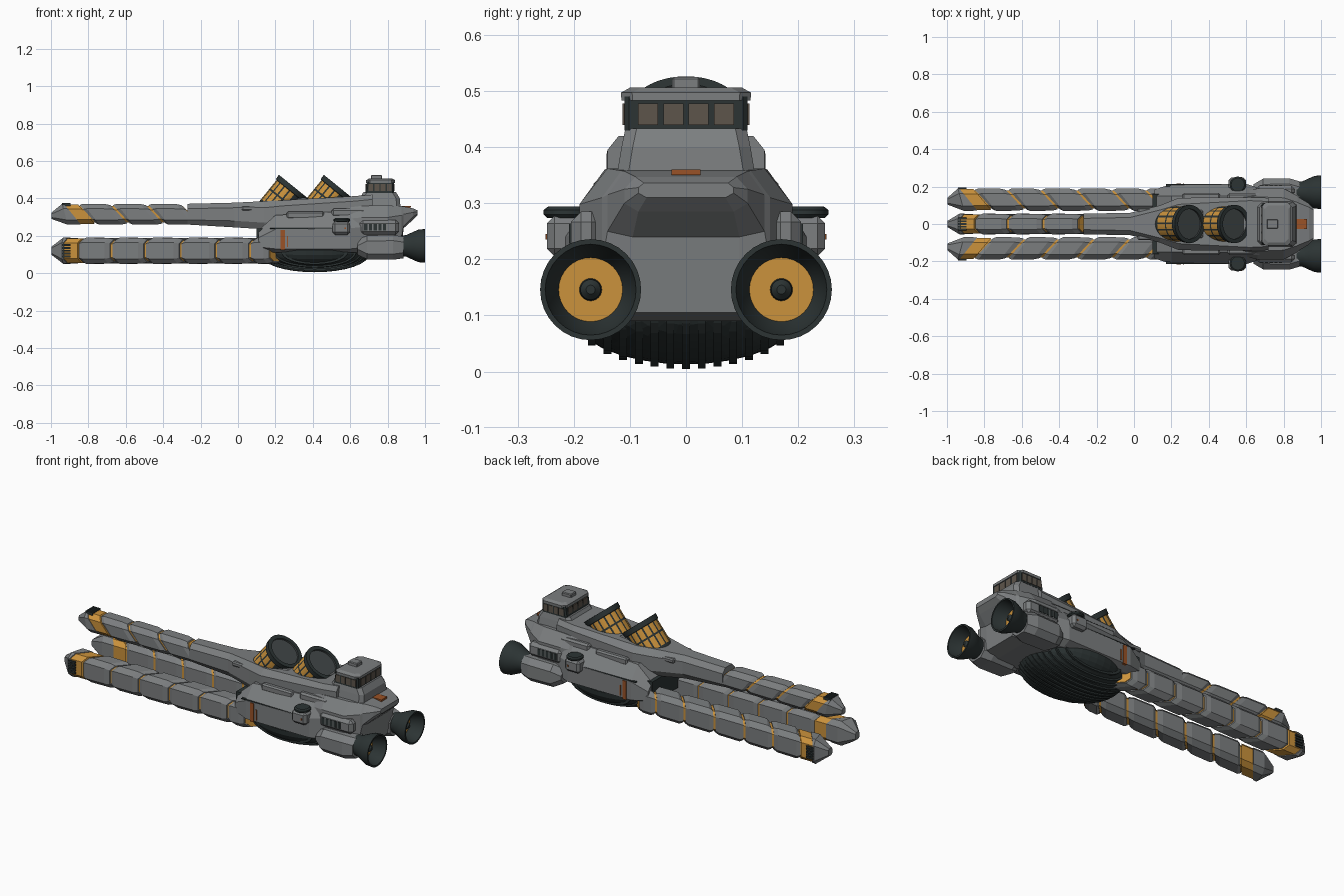
import bpy, bmesh
from math import pi, cos, sin, atan2
from mathutils import Matrix, Vector

if "Cube" in bpy.data.objects:
    bpy.data.objects.remove(bpy.data.objects["Cube"])


def material(name, *rgb):
    m = bpy.data.materials.new(name)
    m.use_nodes = True
    m.diffuse_color = (*rgb, 1)
    m.node_tree.nodes["Principled BSDF"].inputs["Base Color"].default_value = (*rgb, 1)
    return m


GREY = material("hull_grey", .2, .21, .215)
DARK = material("dark_metal", .025, .034, .034)
ORANGE = material("amber", .6, .29, .045)
RUST = material("rust_marking", .32, .085, .02)
GLASS = material("window_brown", .11, .09, .07)
SLATE = material("slate_face", .055, .065, .067)


def finish(bm, name, mats, smooth=False):
    bmesh.ops.recalc_face_normals(bm, faces=bm.faces)
    me = bpy.data.meshes.new(name)
    bm.to_mesh(me)
    bm.free()
    for m in mats:
        me.materials.append(m)
    ob = bpy.data.objects.new(name, me)
    bpy.context.collection.objects.link(ob)
    if smooth:
        bpy.ops.object.select_all(action="DESELECT")
        ob.select_set(True)
        bpy.context.view_layer.objects.active = ob
        bpy.ops.object.shade_smooth_by_angle(angle=.6)
    return ob


def loft(name, rings, mat):
    bm = bmesh.new()
    rows = [[bm.verts.new(p) for p in ring] for ring in rings]
    n = len(rows[0])
    for a, b in zip(rows, rows[1:]):
        for i in range(n):
            bm.faces.new((a[i], a[(i + 1) % n], b[(i + 1) % n], b[i]))
    bm.faces.new(rows[0])
    bm.faces.new(rows[-1])
    return finish(bm, name, [mat])


def hull(name, stations, mat=GREY):
    # station: x, bottom width and z, side width with its low and high z, top width and z
    rings = []
    for x, wb, zb, wm, zl, zu, wt, zt in stations:
        half = [(wb, zb), (wm, zl), (wm, zu), (wt, zt)]
        rings.append([(x, y, z) for y, z in half] + [(x, -y, z) for y, z in reversed(half)])
    return loft(name, rings, mat)


def box(name, lo, hi, mat, bevel=0):
    bm = bmesh.new()
    bmesh.ops.create_cube(bm, size=1)
    for v in bm.verts:
        v.co = [(a + b) / 2 + c * (b - a) for a, b, c in zip(lo, hi, v.co)]
    if bevel:
        bmesh.ops.bevel(bm, geom=bm.edges[:], offset=bevel, segments=1, affect="EDGES")
    return finish(bm, name, [mat])


def sides(name, lo, hi, mat, bevel=0):
    for s, tag in ((1, "left_"), (-1, "right_")):
        y = sorted((s * lo[1], s * hi[1]))
        box(tag + name, (lo[0], y[0], lo[2]), (hi[0], y[1], hi[2]), mat, bevel)


def lathe(name, profile, origin, axis, mats, rule=lambda row, col: 0, n=32):
    turn = Vector(axis).to_track_quat("Z", "X").to_matrix().to_4x4()
    place = Matrix.Translation(origin) @ turn
    bm = bmesh.new()
    rows = [[bm.verts.new(place @ Vector((r * cos(2 * pi * i / n), r * sin(2 * pi * i / n), h)))
             for i in range(n)] for r, h in profile]
    for k in range(len(rows) - 1):
        for i in range(n):
            j = (i + 1) % n
            f = bm.faces.new((rows[k][i], rows[k][j], rows[k + 1][j], rows[k + 1][i]))
            f.material_index = rule(k, f)
    bmesh.ops.remove_doubles(bm, verts=bm.verts, dist=1e-5)
    return finish(bm, name, mats, True)


# Prongs: sheared eight-sided segments around an amber core
def prong(name, place, hr, ht, cuts):
    def ring(x, scale, shear=.8, shift=0):
        c = .026
        pts = [(hr, ht - c), (hr - c, ht), (c - hr, ht), (-hr, ht - c),
               (-hr, c - ht), (c - hr, -ht), (hr - c, -ht), (hr, c - ht)]
        return [place(x - shear * r, r * scale + shift, t * scale) for r, t in pts]

    loft(name + "_core", [ring(-.88, .8), ring(cuts[-1], .8)], ORANGE)
    loft(name + "_collar", [ring(-.89, .93), ring(-.81, .93)], ORANGE)
    loft(name + "_tip", [ring(-.998, .3, 0, -.008), ring(-.925, 1, .27), ring(-.885, .98)], GREY)
    for i, (a, b) in enumerate(zip(cuts, cuts[1:])):
        a, b = a + .007, b - .007
        loft(f"{name}_segment_{i}", [ring(a, .87), ring(a + .018, 1), ring(b - .03, .98), ring(b, .87)], GREY)
    # dark vent slats on the outer face of the tip
    for i in range(5):
        t = (i - 2) * .015
        loft(f"{name}_vent_{i}", [[place(x, r, t + d) for r, d in
             ((hr - .02, -.005), (hr + .004, -.005), (hr + .004, .005), (hr - .02, .005))]
             for x in (-.94, -.93 + .0, -.895)], DARK)


prong("upper_prong", lambda x, r, t: (x, t, .315 + r), .056, .055,
      [-.81, -.63, -.44, -.25])
for s, tag in ((1, "left"), (-1, "right")):
    prong(tag + "_lower_prong", lambda x, r, t, s=s: (x, s * (.13 + r), .12 + t), .06, .07,
          [-.81, -.63, -.45, -.26, -.07, .11, .22])

# Main hull
hull("spine", [(-.27, .03, .26, .055, .285, .345, .03, .371),
               (-.02, .035, .245, .06, .28, .35, .035, .377),
               (.14, .08, .235, .1, .27, .35, .075, .385),
               (.24, .12, .225, .14, .27, .36, .105, .39),
               (.62, .12, .225, .142, .27, .385, .125, .412),
               (.72, .11, .225, .14, .27, .395, .12, .42)])
hull("lower_hull", [(.11, .15, .12, .185, .14, .19, .15, .23),
                    (.2, .17, .11, .213, .13, .235, .15, .31),
                    (.6, .17, .11, .215, .13, .24, .15, .335),
                    (.69, .15, .11, .185, .14, .25, .15, .34)])
hull("stern", [(.58, .11, .1, .17, .14, .29, .14, .35),
               (.66, .12, .09, .19, .15, .298, .145, .36),
               (.8, .12, .09, .19, .15, .298, .14, .362),
               (.875, .095, .105, .15, .19, .31, .115, .358),
               (.885, .095, .24, .14, .25, .315, .11, .357),
               (.935, .085, .285, .11, .3, .325, .09, .347),
               (.96, .07, .31, .085, .318, .328, .075, .336)])
sides("shoulder_panel", (.26, .12, .29), (.46, .165, .33), GREY, .008)
sides("rear_shoulder_panel", (.5, .12, .3), (.68, .165, .345), GREY, .01)
sides("spine_rail", (.02, .05, .335), (.3, .085, .36), GREY, .006)
sides("hull_seam", (.17, .2, .236), (.5, .2135, .241), DARK)
sides("hull_marking", (.228, .2, .125), (.25, .2175, .232), RUST)
sides("small_marking", (.262, .2, .14), (.268, .2175, .2), RUST)
box("stern_marking", (.835, -.026, .35), (.925, .026, .3605), RUST)
box("prong_bay_wall", (.1, -.16, .12), (.14, .16, .24), DARK)

# Ribbed belly bowl
def belly_z(x, y, grow=0):
    d = max(0, 1 - (x / .3) ** 2 - (y / .21) ** 2)
    return .125 - (.112 + grow) * d ** .42

xs = [.41 - .3 * cos(pi * i / 20) for i in range(21)]
rings = []
for x in xs:
    w = .21 * max(.03, 1 - ((x - .41) / .3) ** 2) ** .5
    ys = [w * cos(pi * i / 16) for i in range(17)]
    rings.append([(x, y, belly_z(x - .41, y)) for y in ys] + [(x, -w * .8, .15), (x, w * .8, .15)])
loft("belly_bowl", rings, DARK)
for k in range(-6, 7):
    y = k * .028
    reach = .295 * (1 - (y / .21) ** 2) ** .5
    rib = []
    for i in range(17):
        dx = -reach * cos(pi * i / 16)
        z = belly_z(dx, y, .008)
        rib.append([(.41 + dx, y + o, h) for o, h in ((-.007, z), (.007, z), (.007, .14), (-.007, .14))])
    loft(f"belly_rib_{k + 6}", rib, DARK)

# Two tilted launch tubes
AXIS = Vector((.63, 0, .777))

def tube_rule(k, f):
    if k in (1, 3):
        c = f.calc_center_median() - tube_base
        side = c - AXIS * c.dot(AXIS)
        angle = atan2(side.y, side.dot(Vector((-.777, 0, .63))))
        bar = int((angle + pi) / (2 * pi) * 64) % 4 == 0
        return 1 if abs(angle) < 1.9 and not bar else 0
    return 2 if k >= 7 else 0

for i, x in enumerate((.298, .538)):
    tube_base = Vector((x, 0, .462)) - AXIS * .2
    lathe(f"launch_tube_{i + 1}", [(.094, 0), (.094, .04), (.094, .105), (.094, .115), (.094, .17),
          (.1, .172), (.102, .2), (.08, .2), (.08, .19), (0, .19)],
          tube_base, AXIS, [DARK, ORANGE, SLATE], tube_rule, 64)
    box(f"tube_mount_{i + 1}", (x - .13, -.085, .34), (x + .08, .085, .402), GREY, .015)

# Bridge tower
def tower_ring(z, x0, x1, w, c=.02):
    return [(x0 + c, -w, z), (x1 - c, -w, z), (x1, c - w, z), (x1, w - c, z),
            (x1 - c, w, z), (x0 + c, w, z), (x0, w - c, z), (x0, c - w, z)]

loft("tower_base", [tower_ring(.34, .63, .87, .125), tower_ring(.4, .65, .865, .115),
                    tower_ring(.433, .67, .845, .108)], GREY)
loft("window_band", [tower_ring(.43, .68, .835, .11, .008), tower_ring(.49, .69, .835, .11, .008)], DARK)
loft("tower_roof", [tower_ring(.483, .685, .84, .115), tower_ring(.497, .685, .84, .116),
                    tower_ring(.506, .7, .825, .1)], GREY)
box("roof_hatch", (.71, -.025, .5), (.77, .025, .525), GREY, .004)
for i in range(4):
    y = (i - 1.5) * .045
    box(f"stern_window_{i}", (.83, y - .018, .439), (.838, y + .018, .478), GLASS)
    box(f"forward_window_{i}", (.682, y - .018, .439), (.69, y + .018, .478), GLASS)
    x = .71 + i * .033
    sides(f"bridge_window_{i}", (x - .013, .105, .439), (x + .013, .113, .478), GLASS)

# Side turrets
sides("turret_body", (.505, .18, .205), (.6, .248, .278), GREY, .014)
sides("turret_light", (.57, .24, .235), (.578, .25, .245), RUST)
for s, tag in ((1, "left"), (-1, "right")):
    lathe(tag + "_turret_cap", [(0, 0), (.038, 0), (.044, .006), (.044, .014), (.036, .02), (0, .02)],
          (.555, s * .21, .274), (0, 0, 1), [DARK], n=16)

    # Engine nacelles and bells
    def nacelle(x, hy, hz, c=.03, s=s):
        pts = [(hy, hz - c), (hy - c, hz), (c - hy, hz), (-hy, hz - c),
               (-hy, c - hz), (c - hy, -hz), (hy - c, -hz), (hy, c - hz)]
        return [(x, s * (.168 + a), .138 + b) for a, b in pts]

    loft(tag + "_nacelle", [nacelle(.64, .045, .04), nacelle(.69, .074, .064),
                            nacelle(.83, .076, .066), nacelle(.885, .06, .058)], GREY)
    lathe(tag + "_engine_bell", [(0, 0), (.054, 0), (.058, .03), (.074, .065), (.087, .095), (.09, .13),
          (.081, .13), (.072, .09), (.057, .06), (.02, .06), (.018, .085), (.008, .095), (0, .095)],
          (.87, s * .17, .146), (1, 0, 0), [DARK, ORANGE], lambda k, f: int(k == 8), 32)

# Stern side pods with dark grilles
sides("stern_pod", (.65, .15, .205), (.86, .205, .285), GREY, .018)
for i in range(5):
    x = .675 + i * .025
    sides(f"pod_grille_{i}", (x, .2, .228), (x + .017, .2085, .264), DARK)
